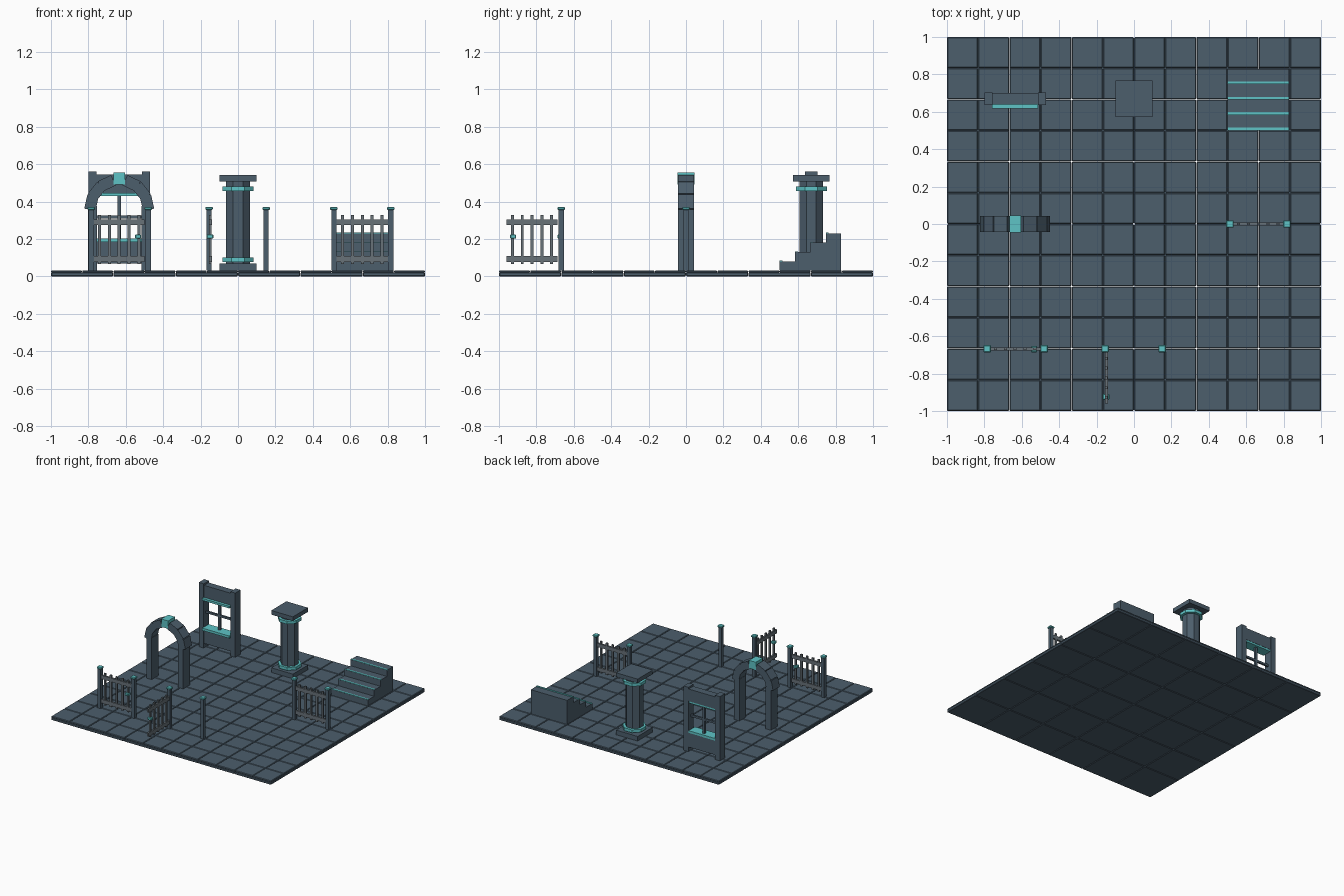
import bpy, bmesh, math
from mathutils import Matrix, Vector

if "Cube" in bpy.data.objects:
    bpy.data.objects.remove(bpy.data.objects["Cube"])


def material(name, rgb):
    m = bpy.data.materials.new(name)
    lin = [((c / 255 + 0.055) / 1.055) ** 2.4 for c in rgb]
    m.diffuse_color = (*lin, 1)
    m.use_nodes = True
    m.node_tree.nodes["Principled BSDF"].inputs["Base Color"].default_value = m.diffuse_color
    return m


STONE = material("slate stone", (76, 94, 108))
TRIM = material("teal trim", (94, 196, 198))
IRON = material("grey iron", (104, 114, 121))
G = 0.032  # floor top


def make(name, bm, mat, bevel=0):
    me = bpy.data.meshes.new(name)
    bmesh.ops.recalc_face_normals(bm, faces=bm.faces)
    bm.to_mesh(me)
    bm.free()
    me.materials.append(mat)
    ob = bpy.data.objects.new(name, me)
    bpy.context.collection.objects.link(ob)
    if bevel:
        mod = ob.modifiers.new("bevel", 'BEVEL')
        mod.width = bevel
        mod.segments = 1
    return ob


def add_box(bm, x0, x1, y0, y1, z0, z1, mat=Matrix()):
    c = Vector(((x0 + x1) / 2, (y0 + y1) / 2, (z0 + z1) / 2))
    s = Matrix.Diagonal((x1 - x0, y1 - y0, z1 - z0, 1))
    bmesh.ops.create_cube(bm, size=1, matrix=mat @ Matrix.Translation(c) @ s)


def boxes(name, mat, dims, bevel=0, matrix=Matrix()):
    bm = bmesh.new()
    for d in dims:
        add_box(bm, *d, matrix)
    return make(name, bm, mat, bevel)


def octagon(name, mat, x, y, apothem, z0, z1):
    bm = bmesh.new()
    r = apothem / math.cos(math.pi / 8)
    m = Matrix.Translation((x, y, (z0 + z1) / 2)) @ Matrix.Rotation(math.pi / 8, 4, 'Z')
    bmesh.ops.create_cone(bm, cap_ends=True, segments=8, radius1=r, radius2=r,
                          depth=z1 - z0, matrix=m)
    return make(name, bm, mat)


# Floor: slabs, each carrying four bevelled tiles
slabs, tiles = [], []
for i in range(6):
    for j in range(6):
        x, y = -1 + i / 3, -1 + j / 3
        slabs.append((x + .0008, x + 1 / 3 - .0008, y + .0008, y + 1 / 3 - .0008, 0, .021))
for i in range(12):
    for j in range(12):
        x, y = -1 + i / 6, -1 + j / 6
        tiles.append((x + .0012, x + 1 / 6 - .0012, y + .0012, y + 1 / 6 - .0012, .019, G))
boxes("floor_slabs", STONE, slabs, .004)
boxes("floor_tiles", STONE, tiles, .004)

# Archway: two legs, ring of wedge-like blocks, coloured keystone
AX, AZ = -0.635, 0.36
boxes("arch_legs", STONE, [(AX + s - .024, AX + s + .024, -.043, .043, G, .375)
                           for s in (-.143, .143)])
bm = bmesh.new()
for k in range(7):
    if k == 3:
        continue
    a = math.pi * (k + .5) / 7
    m = Matrix.Translation((AX, 0, AZ)) @ Matrix.Rotation(-a, 4, 'Y')
    add_box(bm, .122, .183, -.043, .043, -.039, .039, m)
make("arch_blocks", bm, STONE)
boxes("arch_keystone", TRIM, [(AX - .031, AX + .031, -.045, .045, .49, .555)])

# Window wall
WX = -0.635
boxes("window_jambs", STONE, [(WX + s - .022, WX + s + .022, .635, .703, G, .56)
                              for s in (-.143, .143)])
boxes("window_panels", STONE, [(WX - .123, WX + .123, .64, .70, .068, .185),
                               (WX - .123, WX + .123, .64, .70, .445, .545)])
boxes("window_sill", TRIM, [(WX - .123, WX + .123, .617, .70, .183, .203)])
boxes("window_lintel_strip", TRIM, [(WX - .123, WX + .123, .617, .698, .43, .447)])
boxes("window_mullions", STONE, [(WX - .009, WX + .009, .66, .678, .2, .435),
                                 (WX - .123, WX + .123, .661, .677, .31, .326)])

# Octagonal column
PX, PY = 0, .67
boxes("column_slabs", STONE, [(PX - .098, PX + .098, PY - .098, PY + .098, G, .07),
                              (PX - .098, PX + .098, PY - .098, PY + .098, .507, .541)])
octagon("column_shaft", STONE, PX, PY, .063, .068, .51)
for nm, z in (("column_lower_ring", .077), ("column_upper_ring", .457)):
    octagon(nm, TRIM, PX, PY, .083, z, z + .024)

# Staircase with coloured nosings
steps, nosings = [], []
for k in range(4):
    y, z = .5 + k * .0825, .08 + k * .05
    steps.append((.5, .83, y, y + .0825, G, z))
    nosings.append((.5, .83, y + .001, y + .015, z - .004, z + .004))
boxes("stair_steps", STONE, steps)
boxes("stair_nosings", TRIM, nosings)


# Fence posts with caps
def posts(name, xs, y):
    boxes(name + "_posts", STONE, [(x - .014, x + .014, y - .014, y + .014, G, .358) for x in xs])
    boxes(name + "_caps", TRIM, [(x - .02, x + .02, y - .02, y + .02, .355, .371) for x in xs], .004)


# Railing panel running along local x from the origin
def panel(name, length, origin, angle, handle):
    m = Matrix.Translation(origin) @ Matrix.Rotation(angle, 4, 'Z')
    boxes(name + "_rails", IRON, [(0, length, -.008, .008, z, z + .03) for z in (.078, .275)],
          0, m)
    gap = .0525
    first = length / 2 - 2 * gap
    boxes(name + "_pickets", IRON,
          [(first + i * gap - .008, first + i * gap + .008, -.0065, .0065, .065, .327)
           for i in range(5)], 0, m)
    if handle:
        h = length - .035
        boxes(name + "_handle", TRIM, [(h - .016, h + .016, -.02, .016, .202, .224)], .004, m)


posts("fence", (.513, .817), 0)
panel("fence", .284, (.523, 0, 0), 0, False)
posts("closed_gate", (-.785, -.48), -.667)
panel("closed_gate", .272, (-.771, -.667, 0), 0, True)
posts("open_gate", (-.155, .15), -.667)
panel("open_gate", .272, (-.148, -.687, 0), -math.pi / 2, True)
